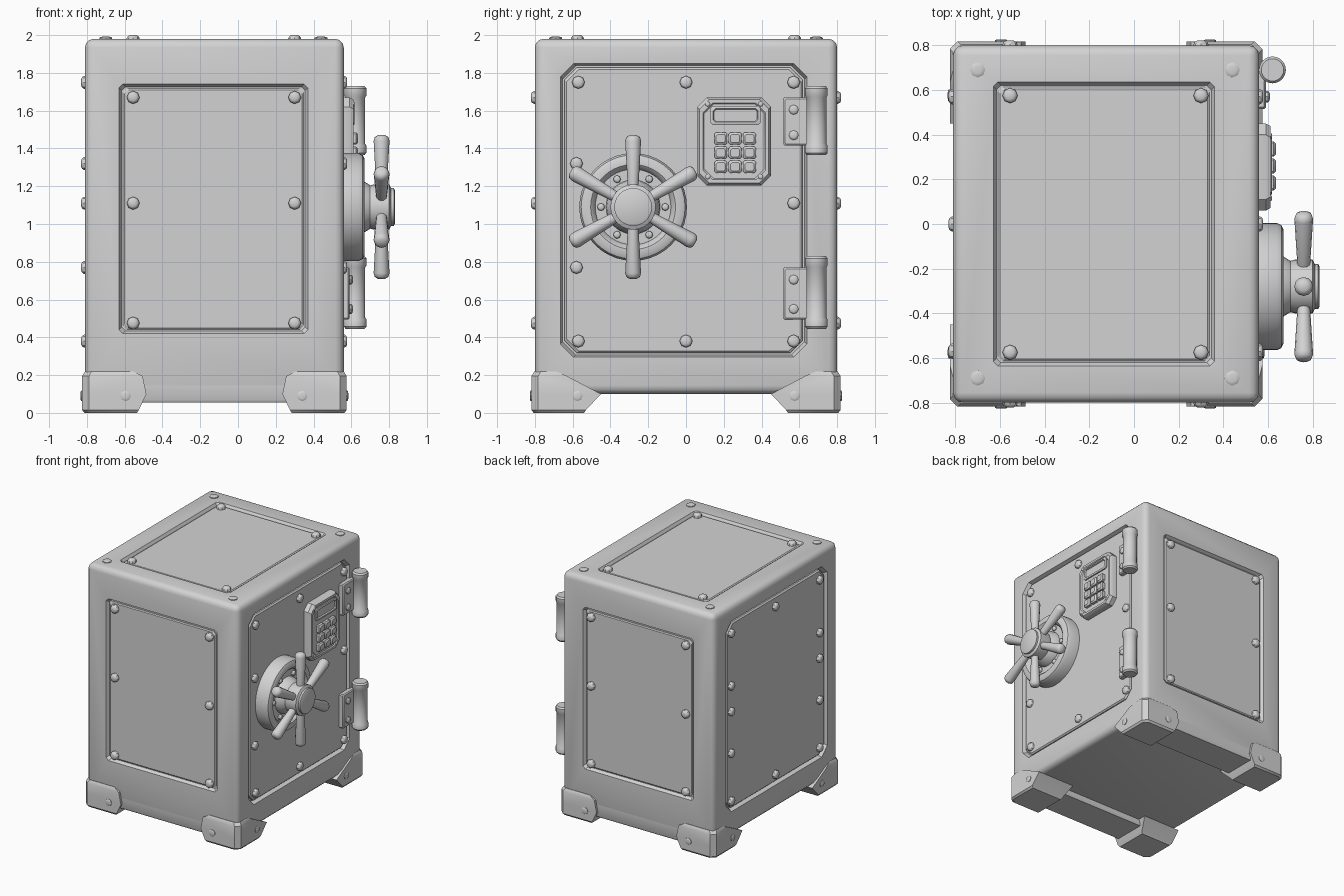
import bpy, bmesh, math
from mathutils import Vector

if "Cube" in bpy.data.objects:
    bpy.data.objects.remove(bpy.data.objects["Cube"])

steel = bpy.data.materials.new("grey steel")
steel.diffuse_color = (0.65, 0.65, 0.65, 1)
steel.use_nodes = True
steel.node_tree.nodes["Principled BSDF"].inputs["Base Color"].default_value = steel.diffuse_color
CX = -0.125                      # middle of the body in x
X0, X1, Y, TOP = -0.81, 0.56, 0.80, 1.98


def finish(bm, name, angle=35):
    bmesh.ops.recalc_face_normals(bm, faces=bm.faces[:])
    me = bpy.data.meshes.new(name)
    bm.to_mesh(me)
    bm.free()
    ob = bpy.data.objects.new(name, me)
    bpy.context.collection.objects.link(ob)
    me.materials.append(steel)
    smooth(ob, angle)
    return ob


def smooth(ob, angle=35):
    bpy.ops.object.select_all(action='DESELECT')
    ob.select_set(True)
    bpy.context.view_layer.objects.active = ob
    bpy.ops.object.shade_smooth_by_angle(angle=math.radians(angle))


def skin(bm, rings):
    """Join rings of points into a closed solid."""
    vs = [[bm.verts.new(p) for p in r] for r in rings]
    n = len(vs[0])
    for a, b in zip(vs, vs[1:]):
        for i in range(n):
            bm.faces.new((a[i], a[(i + 1) % n], b[(i + 1) % n], b[i]))
    bm.faces.new(vs[0][::-1])
    bm.faces.new(vs[-1])


def plate(bm, axis, rect, c, levels):
    """Chamfered rectangle lofted along an axis; levels are (inset, depth)."""
    rings = []
    for ins, d in levels:
        a, b, e, f = rect[0] + ins, rect[1] - ins, rect[2] + ins, rect[3] - ins
        pts = [(a + c, e), (b - c, e), (b, e + c), (b, f - c),
               (b - c, f), (a + c, f), (a, f - c), (a, e + c)]
        rings.append([(d, u, v) if axis == 'x' else (u, d, v) if axis == 'y'
                      else (u, v, d) for u, v in pts])
    skin(bm, rings)


def lathe(bm, origin, direction, profile, n=24):
    """Revolve (distance, radius) pairs round a direction."""
    o, q = Vector(origin), Vector(direction).to_track_quat('Z', 'Y')
    skin(bm, [[o + q @ Vector((r * math.cos(2 * math.pi * i / n),
                               r * math.sin(2 * math.pi * i / n), d))
               for i in range(n)] for d, r in profile])


def bolt(bm, pos, direction, r=0.034, h=0.03):
    lathe(bm, pos, direction, [(-0.01, r), (h * 0.5, r), (h * 0.85, r * 0.8), (h, r * 0.5)], 8)


SIDE = (-0.63, 0.37, 0.42, 1.74)
LID = (-0.63, 0.36, -0.635, 0.635)
DOOR = (-0.665, 0.64, 0.295, 1.85)

# body: rounded box with five recesses cut in
bm = bmesh.new()
bmesh.ops.create_cube(bm, size=1)
for v in bm.verts:
    v.co = (X1 if v.co.x > 0 else X0, Y if v.co.y > 0 else -Y, TOP if v.co.z > 0 else 0.10)
bmesh.ops.bevel(bm, geom=bm.edges[:], offset=0.045, segments=3, profile=0.5, affect='EDGES')
body = finish(bm, "safe_body")

bm = bmesh.new()
for s in (1, -1):
    plate(bm, 'y', SIDE, 0.02, [(0.014, s * (Y - 0.025)), (0, s * Y), (0, s * (Y + 0.1))])
plate(bm, 'z', LID, 0.02, [(0.014, TOP - 0.022), (0, TOP), (0, TOP + 0.1)])
for face, s in ((X1, 1), (X0, -1)):
    plate(bm, 'x', DOOR, 0.07, [(0.012, face - s * 0.035), (0, face), (0, face + s * 0.1)])
cutter = finish(bm, "recess_cutter")
cutter.hide_render = True
mod = body.modifiers.new("recesses", 'BOOLEAN')
mod.operation, mod.solver, mod.object = 'DIFFERENCE', 'EXACT', cutter
bpy.context.view_layer.objects.active = body
bpy.ops.object.modifier_apply(modifier=mod.name)
bpy.data.objects.remove(cutter)
smooth(body)

# inset panels on the sides and top
bm = bmesh.new()
for s in (1, -1):
    plate(bm, 'y', SIDE, 0.02, [(0.022, s * 0.76), (0.022, s * 0.782), (0.03, s * 0.788)])
finish(bm, "side_panels", 20)
bm = bmesh.new()
plate(bm, 'z', LID, 0.02, [(0.022, 1.94), (0.022, 1.963), (0.03, 1.969)])
finish(bm, "top_panel", 20)

# door and matching back panel
for name, face, s in (("door", X1, 1), ("back_panel", X0, -1)):
    bm = bmesh.new()
    plate(bm, 'x', DOOR, 0.065, [(0.022, face - s * 0.06), (0.022, face - s * 0.018),
                                 (0.032, face - s * 0.008)])
    finish(bm, name, 20)

# skirts between the feet on the two long sides
bm = bmesh.new()
for s in (1, -1):
    a, b = sorted((s * 0.52, s * 0.80))
    plate(bm, 'z', (X0 + 0.01, X1 - 0.01, a, b), 0.03, [(0.01, 0.055), (0, 0.07), (0, 0.16)])
finish(bm, "base_skirts")

# four corner feet: (inner x, inner y, outer inset, height)
bm = bmesh.new()
for sx in (1, -1):
    for sy in (1, -1):
        rings = []
        for ix, iy, o, z in ((0.41, 0.54, 0.012, 0), (0.40, 0.53, 0, 0.015),
                             (0.36, 0.45, 0, 0.10), (0.38, 0.63, 0, 0.195),
                             (0.43, 0.69, 0.015, 0.22)):
            ox, oy, c = 0.70 - o, 0.818 - o, 0.035
            pts = [(ix, iy), (ox, iy), (ox, oy - c), (ox - c, oy), (ix, oy)]
            rings.append([(CX + sx * x, sy * y, z) for x, y in pts])
        skin(bm, rings)
finish(bm, "corner_feet")

# bolts on every side
bm = bmesh.new()
for s in (1, -1):
    for x in (-0.555, 0.30):
        for z in (1.67, 1.11, 0.475):
            bolt(bm, (x, s * 0.787, z), (0, s, 0), h=0.034)
        bolt(bm, (x, s * 0.575, 1.968), (0, 0, 1), h=0.032)
    for x in (-0.70, 0.44):
        bolt(bm, (x, s * 0.69, TOP), (0, 0, 1), h=0.012)
    for x in (-0.595, 0.34):
        bolt(bm, (x, s * 0.817, 0.09), (0, s, 0), r=0.028, h=0.01)
    for y in (-0.575, 0.575):
        bolt(bm, (CX + s * 0.699, y, 0.09), (s, 0, 0), r=0.028, h=0.01)
finish(bm, "body_bolts")
bm = bmesh.new()
edge = [(y, z) for y in (-0.57, 0, 0.57) for z in (1.75, 0.38)]
for y, z in edge + [(-0.58, 1.32), (-0.58, 0.77), (0.57, 1.11)]:
    bolt(bm, (0.552, y, z), (1, 0, 0), h=0.026)
finish(bm, "door_bolts")
bm = bmesh.new()
for y, z in edge + [(s * 0.57, z) for s in (1, -1) for z in (1.32, 1.11, 0.77)]:
    bolt(bm, (-0.802, y, z), (-1, 0, 0), h=0.028)
finish(bm, "back_bolts")

# wheel: mounting ring, hub and six spokes
W = Vector((0, -0.28, 1.09))
bm = bmesh.new()
lathe(bm, W, (1, 0, 0), [(0.54, 0.285), (0.64, 0.285), (0.66, 0.275), (0.67, 0.255), (0.67, 0.225),
                         (0.655, 0.208), (0.63, 0.20), (0.63, 0.01)], 40)
for k in range(6):
    a = math.radians(60 * k)
    bolt(bm, W + Vector((0.63, 0.17 * math.cos(a), 0.17 * math.sin(a))), (1, 0, 0), 0.02, 0.02)
finish(bm, "wheel_mount")
bm = bmesh.new()
lathe(bm, W, (1, 0, 0), [(0.62, 0.145), (0.66, 0.14), (0.70, 0.115), (0.72, 0.12), (0.80, 0.12),
                         (0.81, 0.10), (0.825, 0.10), (0.83, 0.09)], 24)
finish(bm, "wheel_hub")
bm = bmesh.new()
for k in range(6):
    a = math.radians(30 + 60 * k)
    lathe(bm, W + Vector((0.76, 0, 0)), (0, math.cos(a), math.sin(a)),
          [(0.06, 0.032), (0.12, 0.029), (0.35, 0.042), (0.37, 0.036), (0.38, 0.02)], 12)
finish(bm, "wheel_spokes", 50)

# keypad: casing, screen surround, screen, keys and screws
bm = bmesh.new()
plate(bm, 'x', (0.06, 0.45, 1.205, 1.67), 0.05,
      [(0, 0.54), (0, 0.59), (0.012, 0.612), (0.03, 0.612), (0.036, 0.604)])
finish(bm, "keypad_case")
bm = bmesh.new()
plate(bm, 'x', (0.13, 0.395, 1.525, 1.625), 0.012,
      [(0, 0.59), (0, 0.615), (0.006, 0.618), (0.014, 0.618), (0.018, 0.607)])
finish(bm, "keypad_screen")
bm = bmesh.new()
for y in (0.184, 0.26, 0.336):
    for z in (1.453, 1.378, 1.303):
        plate(bm, 'x', (y - 0.034, y + 0.034, z - 0.032, z + 0.032), 0.008,
              [(0, 0.59), (0, 0.625), (0.01, 0.635)])
finish(bm, "keypad_keys")
bm = bmesh.new()
for y in (0.115, 0.395):
    for z in (1.25, 1.635):
        bolt(bm, (0.605, y, z), (1, 0, 0), 0.014, 0.012)
finish(bm, "keypad_screws")

# hinges: barrel with thicker end caps, leaf and leaf bolts
for name, z0, z1 in (("lower_hinge", 0.445, 0.83), ("upper_hinge", 1.365, 1.73)):
    bm = bmesh.new()
    lathe(bm, (0.62, 0.69, z0), (0, 0, 1),
          [(0, 0.05), (0.012, 0.06), (0.05, 0.06), (0.06, 0.053), (z1 - z0 - 0.06, 0.053),
           (z1 - z0 - 0.05, 0.06), (z1 - z0 - 0.012, 0.06), (z1 - z0, 0.05)])
    plate(bm, 'x', (0.515, 0.69, z0 + 0.05, z1 - 0.06), 0.008,
          [(0, 0.53), (0, 0.583), (0.008, 0.591)])
    for z in (z0 + 0.105, z1 - 0.125):
        bolt(bm, (0.59, 0.57, z), (1, 0, 0), 0.026, 0.018)
    finish(bm, name)
